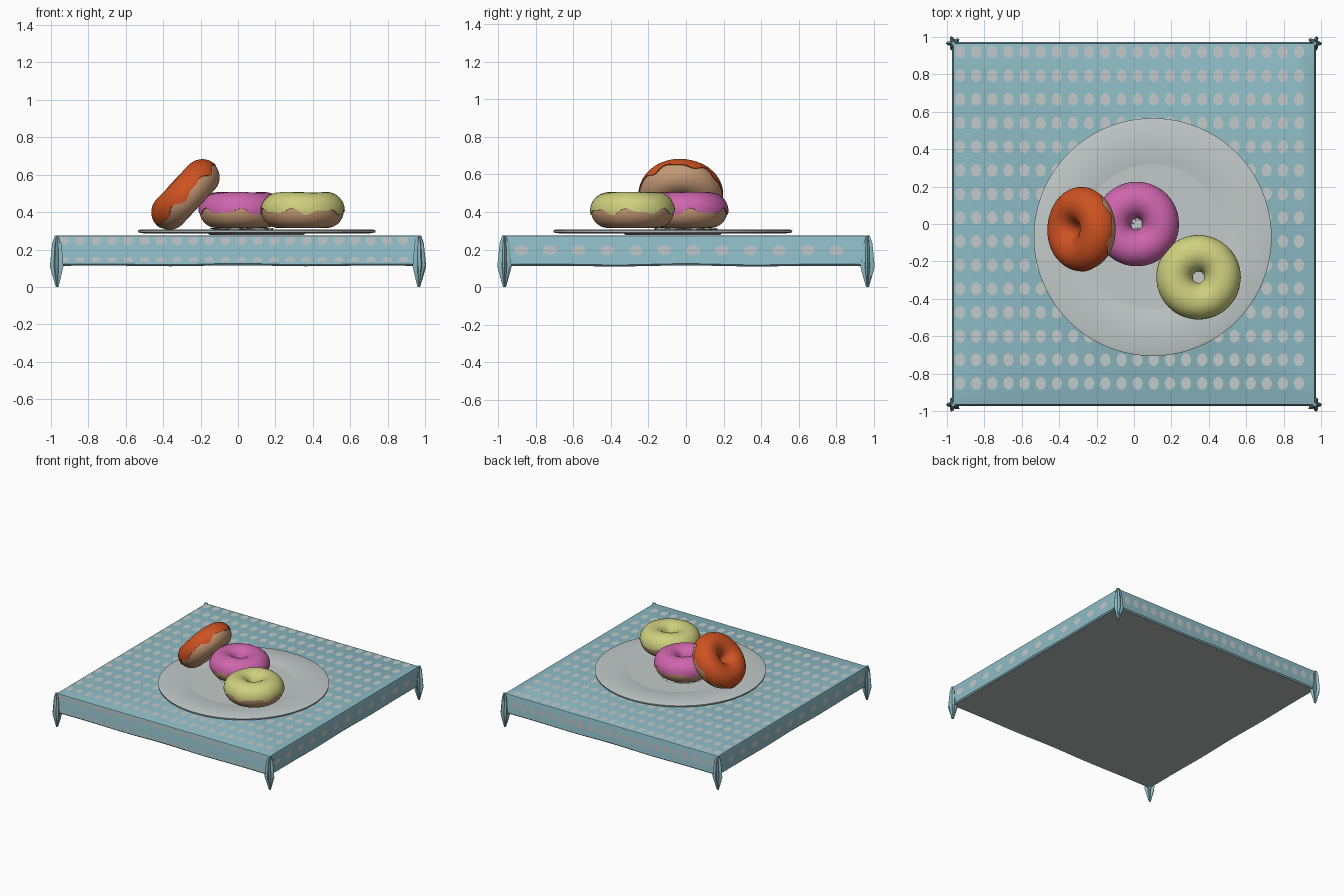
import bpy, bmesh, math, random
from math import sin, cos, pi, radians
from mathutils import Vector, Matrix

random.seed(4)
old = bpy.data.objects.get("Cube")
if old:
    bpy.data.objects.remove(old, do_unlink=True)


def material(name, r, g, b):
    m = bpy.data.materials.new(name)
    m.use_nodes = True
    m.diffuse_color = (r, g, b, 1)
    m.node_tree.nodes["Principled BSDF"].inputs["Base Color"].default_value = (r, g, b, 1)
    return m


cloth = material("blue cloth", 0.27, 0.50, 0.56)
white = material("off white", 0.54, 0.59, 0.58)
grey = material("table grey", 0.46, 0.50, 0.50)
dough = material("dough", 0.56, 0.32, 0.18)
orange = material("orange icing", 0.62, 0.085, 0.016)
pink = material("pink icing", 0.62, 0.13, 0.42)
lemon = material("lemon icing", 0.62, 0.63, 0.21)


def finish(name, bm, mat, angle=40, fix_normals=True):
    if fix_normals:
        bmesh.ops.recalc_face_normals(bm, faces=bm.faces)
    mesh = bpy.data.meshes.new(name)
    bm.to_mesh(mesh)
    bm.free()
    mesh.materials.append(mat)
    ob = bpy.data.objects.new(name, mesh)
    bpy.context.collection.objects.link(ob)
    bpy.ops.object.select_all(action="DESELECT")
    ob.select_set(True)
    bpy.context.view_layer.objects.active = ob
    bpy.ops.object.shade_smooth_by_angle(angle=radians(angle))
    return ob


def loft(rings, cap_first=False, cap_last=False, loop=False):
    """Join closed rings of points into a skin."""
    bm = bmesh.new()
    rows = [[bm.verts.new(p) for p in ring] for ring in rings]
    pairs = list(zip(rows, rows[1:])) + ([(rows[-1], rows[0])] if loop else [])
    for a, b in pairs:
        n = len(a)
        for i in range(n):
            j = (i + 1) % n
            bm.faces.new((a[i], a[j], b[j], b[i]))
    if cap_first:
        bm.faces.new(rows[0])
    if cap_last:
        bm.faces.new(rows[-1])
    return bm


def circle(r, z, n):
    return [(r * cos(2 * pi * i / n), r * sin(2 * pi * i / n), z) for i in range(n)]


# Table slab
bm = bmesh.new()
bmesh.ops.create_cube(bm, size=1, matrix=Matrix.Translation((0, 0, 0.19)) @ Matrix.Diagonal((1.92, 1.92, 0.15, 1)))
finish("table_top", bm, grey)


# Tablecloth: flat top, rounded edge, skirt and hem curled under
def square(half, z, ripple=0.0, n=16):
    pts = []
    for side in range(4):
        turn = Matrix.Rotation(side * pi / 2, 3, "Z")
        for i in range(n):
            t = i / n
            wave = ripple * sin(t * 5 * pi) * sin(t * pi)
            pts.append(turn @ Vector((half * (2 * t - 1), -half, z + wave)))
    return pts


skirt = [square(0.958, 0.275), square(0.966, 0.272), square(0.969, 0.264), square(0.969, 0.135, 0.003),
         square(0.972, 0.122, 0.004), square(0.962, 0.113, 0.003), square(0.95, 0.118)]
finish("tablecloth", loft(skirt, cap_first=True), cloth, 35)

# Gathered cloth points hanging at the four corners
ear_profile = [(0.274, 0.010), (0.235, 0.021), (0.16, 0.027), (0.11, 0.031), (0.06, 0.020), (0.0, 0.006)]
for name, sx, sy in (("front_left", 1, -1), ("front_right", -1, -1), ("back_left", 1, 1), ("back_right", -1, 1)):
    rings = []
    for z, r in ear_profile:
        twist = random.uniform(-0.25, 0.25)
        ring = []
        for i in range(20):
            a = 2 * pi * i / 20
            rad = r * (1 + 0.3 * cos(5 * a + twist))
            ring.append((sx * (0.966 + rad * cos(a)), sy * (0.966 + rad * sin(a)), z))
        rings.append(ring)
    finish(name + "_cloth_corner", loft(rings, True, True), cloth, 30)

# Dots printed on the cloth
bm = bmesh.new()


def clamp(v, lo, hi):
    return max(lo, min(hi, v))


def dot(center, u, v, top=False):
    pts = []
    for i in range(10):
        a = 2 * pi * i / 10
        p = Vector(center) + Vector(u) * cos(a) + Vector(v) * sin(a)
        if top:
            p.x, p.y = clamp(p.x, -0.957, 0.957), clamp(p.y, -0.957, 0.957)
        else:
            p.z = clamp(p.z, 0.135, 0.266)
        pts.append(bm.verts.new(p))
    bm.faces.new(pts)


for col in range(22):
    x = -0.93 + col * 0.0863
    for row in range(15):
        dot((x, 0.92 - row * 0.1266, 0.277), (0.028, 0, 0), (0, 0.035, 0), True)
    for z in (0.25, 0.135):
        dot((x, -0.972, z), (0.028, 0, 0), (0, 0, 0.027))
    dot((x, 0.972, 0.2), (-0.028, 0, 0), (0, 0, 0.032))
for i in range(12):
    y = -0.877 + i * 0.1525
    dot((0.972, y, 0.197), (0, 0.038, 0), (0, 0, 0.026))
    dot((-0.972, y, 0.197), (0, -0.038, 0), (0, 0, 0.026))
finish("cloth_dots", bm, white, fix_normals=False)

# Plate, turned from a profile
profile = [(0.25, 0.277), (0.26, 0.285), (0.60, 0.286), (0.634, 0.291), (0.636, 0.302), (0.625, 0.306),
           (0.41, 0.304), (0.395, 0.300), (0.38, 0.300)]
plate = finish("plate", loft([circle(r, z, 96) for r, z in profile], True, True), white, 30)
plate.location = (0.10, -0.07, 0)

# Crumpled paper under the middle doughnut
rings = [[(x, y, z + random.uniform(0, 0.014)) for x, y, z in circle(r, 0.303, 28)]
         for r in (0.17, 0.13, 0.09, 0.05, 0.02)]
paper = finish("crumpled_paper", loft(rings, cap_last=True), white, 10)
paper.location = (0.02, 0, 0)

# Doughnuts: dough ring with a wavy coat of icing
MAJOR, DOUGH_R, ICING_R, SEG = 0.128, 0.093, 0.098, 72


def ring_point(u, v, r):
    d = MAJOR + r * cos(v)
    return (d * cos(u), d * sin(u), r * sin(v))


def doughnut(name, icing, location, tilt, phase):
    angles = [2 * pi * i / SEG for i in range(SEG)]
    body = loft([[ring_point(u, 2 * pi * k / 28, DOUGH_R) for u in angles] for k in range(28)], loop=True)
    parts = [finish(name + "_dough", body, dough, 60)]
    steps = 18
    rows = []
    for k in range(-1, steps + 2):
        t = clamp(k / steps, 0, 1)
        r = ICING_R if 0 <= k <= steps else DOUGH_R - 0.004
        row = []
        for u in angles:
            start = -0.05 + 0.13 * sin(7 * u + phase) + 0.08 * sin(12 * u + 2 * phase)
            end = pi + 0.25 + 0.1 * sin(5 * u + phase)
            bump = 0.002 * sin(3 * u + phase) * sin(pi * t)
            row.append(ring_point(u, start + (end - start) * t, r + bump))
        rows.append(row)
    parts.append(finish(name + "_icing", loft(rows), icing, 60))
    for ob in parts:
        ob.location = location
        ob.rotation_euler = (0, radians(tilt), 0)


doughnut("pink_doughnut", pink, (0.015, 0.0, 0.408), 0, 0.4)
doughnut("lemon_doughnut", lemon, (0.345, -0.285, 0.408), 0, 2.1)
doughnut("orange_doughnut", orange, (-0.278, -0.028, 0.492), -47, 3.3)
